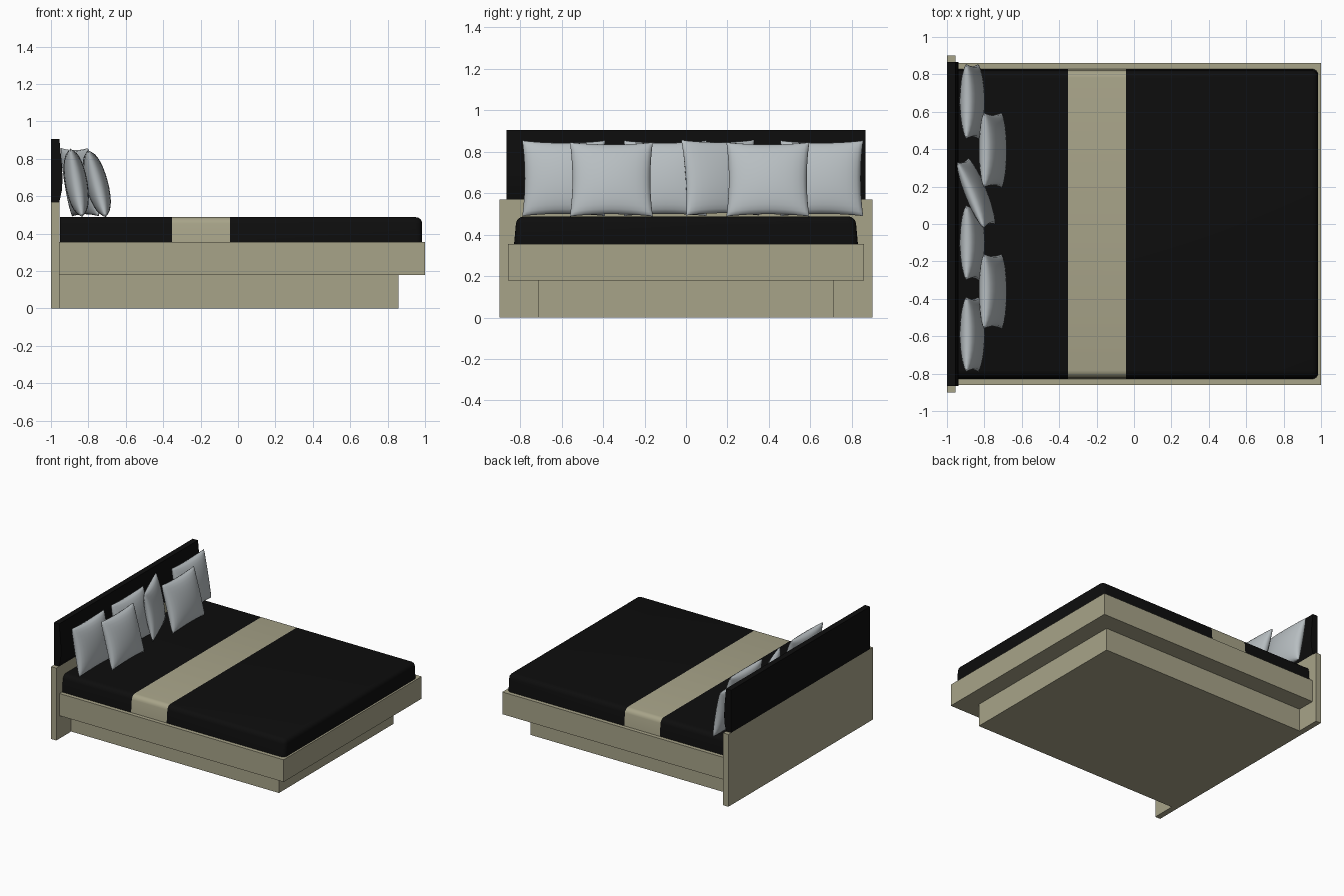
import bpy, bmesh, math
from mathutils import Matrix, Vector

if "Cube" in bpy.data.objects:
    bpy.data.objects.remove(bpy.data.objects["Cube"])


def material(name, rgb):
    m = bpy.data.materials.new(name)
    m.diffuse_color = (*rgb, 1)
    m.use_nodes = True
    m.node_tree.nodes["Principled BSDF"].inputs["Base Color"].default_value = m.diffuse_color
    return m


TAN = material("tan wood", (0.39, 0.37, 0.25))
BLACK = material("black fabric", (0.004, 0.004, 0.004))
GREY = material("pale grey cotton", (0.48, 0.52, 0.54))


def finish(name, bm, mats, smooth=None):
    bmesh.ops.recalc_face_normals(bm, faces=bm.faces)
    me = bpy.data.meshes.new(name)
    bm.to_mesh(me)
    bm.free()
    ob = bpy.data.objects.new(name, me)
    bpy.context.collection.objects.link(ob)
    for m in mats:
        me.materials.append(m)
    if smooth:
        bpy.ops.object.select_all(action='DESELECT')
        ob.select_set(True)
        bpy.context.view_layer.objects.active = ob
        bpy.ops.object.shade_smooth_by_angle(angle=math.radians(smooth))
    return ob


def box_bm(x0, x1, y, z0, z1):
    bm = bmesh.new()
    bmesh.ops.create_cube(bm, size=1)
    for v in bm.verts:
        v.co = Vector((x1 if v.co.x > 0 else x0, y if v.co.y > 0 else -y,
                       z1 if v.co.z > 0 else z0))
    return bm


# Wooden frame
finish("headboard_panel", box_bm(-1, -0.955, 0.9, 0, 0.57), [TAN])
finish("bed_frame", box_bm(-0.955, 1, 0.86, 0.18, 0.355), [TAN])
finish("plinth_base", box_bm(-0.955, 0.858, 0.715, 0, 0.18), [TAN])

# Padded headboard top: side profile extruded across the bed
bm = bmesh.new()
profile = [(-1, .57), (-.955, .57), (-.942, .63), (-.938, .69),
           (-.942, .77), (-.955, .905), (-1, .905)]
face = bm.faces.new([bm.verts.new((x, -0.865, z)) for x, z in profile])
ext = bmesh.ops.extrude_face_region(bm, geom=[face])
for v in ext["geom"]:
    if isinstance(v, bmesh.types.BMVert):
        v.co.y = 0.865
finish("headboard_cushion", bm, [BLACK], 30)

# Mattress: rounded at the sides and foot, with a tan runner cut into it
bm = box_bm(-0.953, 0.985, 0.83, 0.35, 0.488)
for v in bm.verts:
    if v.co.z > 0.4:
        v.co.y *= 0.985
edges = [e for e in bm.edges
         if not all(v.co.x < -0.9 for v in e.verts)
         and not all(v.co.z < 0.4 for v in e.verts)]
bmesh.ops.bevel(bm, geom=edges, offset=0.035, segments=4, profile=0.5,
                affect='EDGES')
for x in (-0.352, -0.042):
    bmesh.ops.bisect_plane(bm, geom=bm.verts[:] + bm.edges[:] + bm.faces[:],
                           plane_co=(x, 0, 0), plane_no=(1, 0, 0))
for f in bm.faces:
    xs = [v.co.x for v in f.verts]
    f.material_index = int(min(xs) > -0.36 and max(xs) < -0.03)
finish("mattress", bm, [BLACK, TAN], 40)


# Pillows: pinched square cushions leaning on the headboard
def pillow(name, x, y, z, lean, yaw=0, w=0.4, h=0.37, t=0.06, n=14):
    bm = bmesh.new()
    for side in (-1, 1):
        grid = []
        for i in range(n + 1):
            row = []
            for j in range(n + 1):
                # cosine spacing keeps the seams round
                u = -math.cos(math.pi * i / n)
                v = -math.cos(math.pi * j / n)
                puff = max(0, (1 - u * u) * (1 - v * v)) ** 0.42
                row.append(bm.verts.new((
                    side * t * puff,
                    u * w / 2 * (1 - 0.06 * (1 - v * v)),
                    v * h / 2 * (1 - 0.06 * (1 - u * u)))))
            grid.append(row)
        for i in range(n):
            for j in range(n):
                bm.faces.new((grid[i][j], grid[i + 1][j],
                              grid[i + 1][j + 1], grid[i][j + 1]))
    bmesh.ops.remove_doubles(bm, verts=bm.verts, dist=1e-5)
    bm.transform(Matrix.Translation((x, y, z))
                 @ Matrix.Rotation(math.radians(yaw), 4, 'Z')
                 @ Matrix.Rotation(math.radians(-lean), 4, 'Y'))
    finish(name, bm, [GREY], 60)


pillow("back_pillow_left", -0.865, -0.59, 0.672, 10)
pillow("back_pillow_middle", -0.865, -0.1, 0.672, 10)
pillow("back_pillow_right", -0.865, 0.655, 0.672, 10)
pillow("turned_pillow", -0.845, 0.165, 0.675, 10, yaw=22, w=0.38, t=0.05)
pillow("front_pillow_left", -0.755, -0.36, 0.667, 15)
pillow("front_pillow_right", -0.755, 0.395, 0.667, 15)
